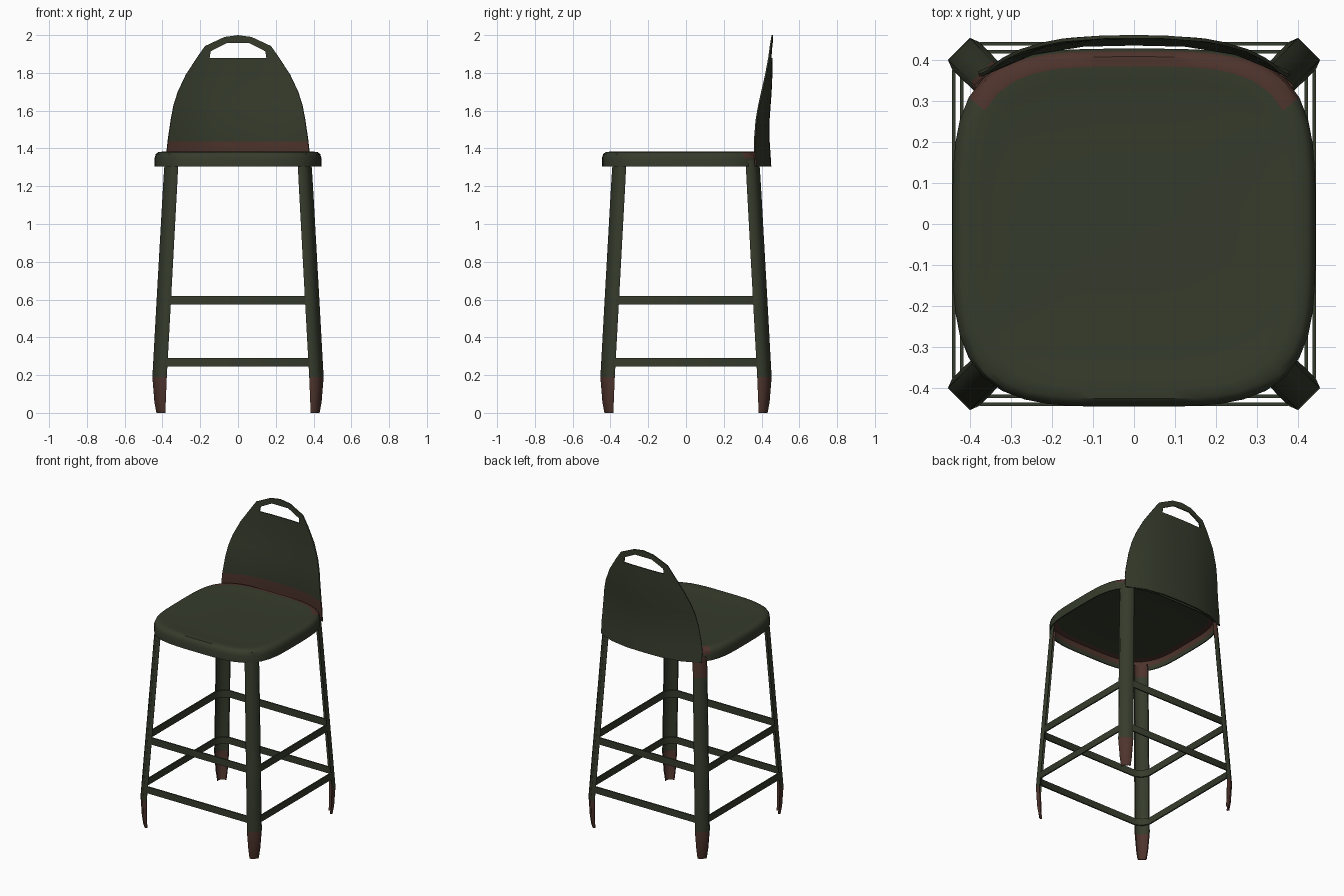
import bpy, bmesh, math

if "Cube" in bpy.data.objects:
    bpy.data.objects.remove(bpy.data.objects["Cube"])


def material(name, rgb):
    m = bpy.data.materials.new(name)
    m.diffuse_color = (*rgb, 1)
    m.use_nodes = True
    m.node_tree.nodes["Principled BSDF"].inputs["Base Color"].default_value = m.diffuse_color
    return m


RUST = material("rust brown", (0.076, 0.034, 0.025))
GREEN = material("dark olive green", (0.036, 0.044, 0.025))


def finish(name, bm, rule, thickness=0, offset=0, angle=35):
    """Turn a bmesh into an object; rule(centre, normal) is True for rusty faces."""
    bmesh.ops.remove_doubles(bm, verts=bm.verts, dist=1e-5)
    me = bpy.data.meshes.new(name)
    bm.to_mesh(me)
    bm.free()
    me.materials.append(RUST)
    me.materials.append(GREEN)
    ob = bpy.data.objects.new(name, me)
    bpy.context.collection.objects.link(ob)
    bpy.ops.object.select_all(action='DESELECT')
    ob.select_set(True)
    bpy.context.view_layer.objects.active = ob
    if thickness:
        mod = ob.modifiers.new("sheet metal", 'SOLIDIFY')
        mod.thickness, mod.offset = thickness, offset
        bpy.ops.object.modifier_apply(modifier=mod.name)
    for f in ob.data.polygons:
        f.material_index = 0 if rule(f.center, f.normal) else 1
    bpy.ops.object.shade_smooth_by_angle(angle=math.radians(angle))
    return ob


def loft(rows, closed):
    """Quads between successive rows of points."""
    bm = bmesh.new()
    vs = [[bm.verts.new(p) for p in r] for r in rows]
    n = len(rows[0])
    for a, b in zip(vs, vs[1:]):
        for i in range(n if closed else n - 1):
            j = (i + 1) % n
            bm.faces.new((a[i], a[j], b[j], b[i]))
    return bm, vs


def lerp(table, z):
    for (z0, a), (z1, b) in zip(table, table[1:]):
        if z <= z1:
            return a + (b - a) * (z - z0) / (z1 - z0)
    return table[-1][1]


# Seat: hollow pressed shell on a rounded-square outline
P, HX, HY, CY = 3.8, 0.442, 0.436, -0.009


def seat_radius(x, y):
    return (abs(x / HX) ** P + abs((y - CY) / HY) ** P) ** (1 / P)


def seat_ring(s, z, n=56):
    pts = []
    for i in range(n):
        a = 2 * math.pi * i / n
        c, d = math.cos(a), math.sin(a)
        r = s * (abs(c) ** P + abs(d) ** P) ** (-1 / P)
        pts.append((HX * r * c, CY + HY * r * d, z))
    return pts


profile = [(0.3, 1.374), (0.72, 1.375), (0.82, 1.379), (0.9, 1.383), (0.955, 1.381),
           (0.985, 1.370), (1, 1.348), (1, 1.304), (0.985, 1.304), (0.98, 1.33),
           (0.965, 1.362), (0.9, 1.368), (0.3, 1.364)]
bm, vs = loft([seat_ring(s, z) for s, z in profile], True)
bm.faces.new(vs[0])
bm.faces.new(vs[-1])
bmesh.ops.recalc_face_normals(bm, faces=bm.faces)


def seat_rust(c, n):
    r = seat_radius(c.x, c.y)
    back_strip = n.z > 0.3 and r > 0.9 and c.y > 0.3 and abs(c.x) < 0.385
    inner_rim = n.z < 0 and 0.92 < r < 0.978 and 1.335 < c.z < 1.367
    return back_strip or inner_rim


finish("seat", bm, seat_rust)

# Backrest: curved plate with a hand slot at the top
lean = [(1.3, 0.444), (1.5, 0.431), (1.75, 0.449), (2.0, 0.452)]


def on_back(x, z):
    return (x, lerp(lean, z) - 1.5 * abs(x) ** 3, z)


half_widths = [(1.304, 0.375), (1.38, 0.376), (1.437, 0.370), (1.55, 0.354),
               (1.63, 0.339), (1.7, 0.317), (1.79, 0.275), (1.88, 0.217)]
fractions = (-1, -0.69, -0.35, 0, 0.35, 0.69, 1)
bm, vs = loft([[on_back(w * f, z) for f in fractions] for z, w in half_widths], False)


def arch(half, crown):
    return [(-x, z) for x, z in half] + [(0, crown)] + half[::-1]


outer = [bm.verts.new(on_back(*p)) for p in arch([(0.217, 1.88), (0.174, 1.942), (0.072, 1.99)], 2.0)]
inner = [bm.verts.new(on_back(*p)) for p in arch([(0.14973, 1.88), (0.145, 1.914), (0.062, 1.957)], 1.957)]
for i in range(6):
    bm.faces.new((inner[i], inner[i + 1], outer[i + 1], outer[i]))
finish("backrest", bm, lambda c, n: c.z < 1.437 and n.y < -0.3, 0.008, -1)

# Legs: open channels facing out along the diagonals, tapered rusty feet
section = [(-0.044, -0.022), (-0.036, 0), (0.036, 0), (0.044, -0.022)]
stations = [(0.0, 0.585, 0.6), (0.06, 0.594, 0.78), (0.19, 0.601, 1.0), (0.6, 0.569, 1.0),
            (1.2, 0.522, 0.98), (1.26, 0.517, 0.97), (1.335, 0.510, 0.96)]
for name, deg in (("back_right_leg", 45), ("back_left_leg", 135),
                  ("front_left_leg", 225), ("front_right_leg", 315)):
    c, s = math.cos(math.radians(deg)), math.sin(math.radians(deg))
    rows = [[((r + v * k) * c - u * k * s, (r + v * k) * s + u * k * c, z)
             for u, v in section] for z, r, k in stations]
    bm, _ = loft(rows, False)
    outer_top = 1.2 if name == "back_left_leg" else 9

    def leg_rust(p, n, outer_top=outer_top, c=c, s=s):
        inside = n.x * c + n.y * s < 0
        return p.z < 0.19 or p.z > (1.26 if inside else outer_top)
    finish(name, bm, leg_rust, 0.006, 0, 80)

# Foot rails: flat metal bands running round inside the legs
for name, z0, z1, h, cut in (("lower_foot_rail", 0.245, 0.29, 0.439, 0.066),
                             ("upper_foot_rail", 0.573, 0.62, 0.419, 0.064)):
    path = []
    for q in range(4):
        mid = h - 0.36 * cut
        for x, y in ((h, h - cut), (mid, mid), (h - cut, h)):
            for _ in range(q):
                x, y = -y, x
            path.append((x, y))
    bm, _ = loft([[(x, y, z) for x, y in path] for z in (z0, z1)], True)
    finish(name, bm, lambda c, n: False, 0.009, 0)
